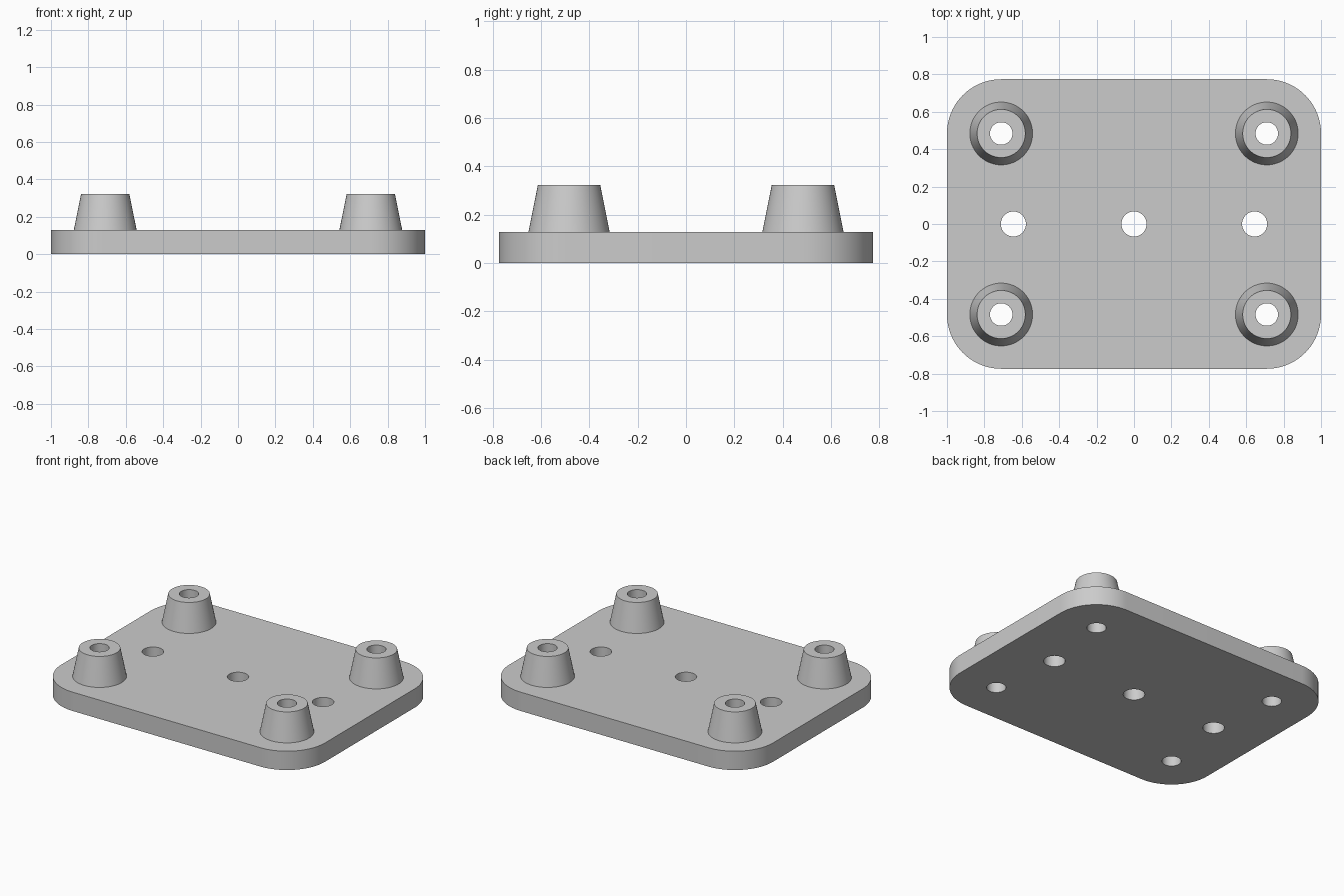
import bpy, bmesh
from math import cos, sin, pi, radians

cube = bpy.data.objects.get("Cube")
if cube:
    bpy.data.objects.remove(cube, do_unlink=True)

HALF_X, HALF_Y, CORNER = 1.0, 0.774, 0.29
PLATE_TOP, BOSS_TOP = 0.129, 0.323
BOSS_X, BOSS_Y, BORE = 0.71, 0.484, 0.06
HOLE_X, HOLE_R = 0.645, 0.067
SEGMENTS = 64

grey = bpy.data.materials.new("plain grey")
grey.use_nodes = True
colour = (0.6, 0.6, 0.6, 1)
grey.diffuse_color = colour
grey.node_tree.nodes["Principled BSDF"].inputs["Base Color"].default_value = colour


def make_object(name, bm):
    mesh = bpy.data.meshes.new(name)
    bm.to_mesh(mesh)
    bm.free()
    mesh.materials.append(grey)
    obj = bpy.data.objects.new(name, mesh)
    bpy.context.collection.objects.link(obj)
    return obj


def activate(obj):
    bpy.ops.object.select_all(action="DESELECT")
    obj.select_set(True)
    bpy.context.view_layer.objects.active = obj


def smooth(obj):
    activate(obj)
    bpy.ops.object.shade_smooth_by_angle(angle=radians(30))


def prism(bm, outline, bottom, top):
    """Closed prism from a counter-clockwise outline."""
    base = bm.faces.new([bm.verts.new((x, y, bottom)) for x, y in outline])
    new = bmesh.ops.extrude_face_region(bm, geom=[base], use_keep_orig=True)["geom"]
    verts = [v for v in new if isinstance(v, bmesh.types.BMVert)]
    bmesh.ops.translate(bm, verts=verts, vec=(0, 0, top - bottom))
    bmesh.ops.recalc_face_normals(bm, faces=bm.faces)


def circle(cx, cy, r, start=0, sweep=2 * pi, count=SEGMENTS):
    return [(cx + r * cos(start + sweep * i / count),
             cy + r * sin(start + sweep * i / count)) for i in range(count)]


# Base plate with rounded corners
outline = []
for k, (sx, sy) in enumerate([(1, 1), (-1, 1), (-1, -1), (1, -1)]):
    cx, cy = sx * (HALF_X - CORNER), sy * (HALF_Y - CORNER)
    start = k * pi / 2
    outline += circle(cx, cy, CORNER, start, pi / 2, 20)
    outline.append((cx + CORNER * cos(start + pi / 2), cy + CORNER * sin(start + pi / 2)))
bm = bmesh.new()
prism(bm, outline, 0, PLATE_TOP)
plate = make_object("base_plate", bm)

# Through holes: one under each boss and three along the middle
corners = [(sx * BOSS_X, sy * BOSS_Y) for sx in (-1, 1) for sy in (-1, 1)]
holes = [(x, y, BORE) for x, y in corners]
holes += [(x, 0, HOLE_R) for x in (-HOLE_X, 0, HOLE_X)]
bm = bmesh.new()
for x, y, r in holes:
    prism(bm, circle(x, y, r), -0.1, PLATE_TOP + 0.1)
cutter = make_object("hole_cutter", bm)
cutter.hide_render = True
cut = plate.modifiers.new("holes", "BOOLEAN")
cut.operation = "DIFFERENCE"
cut.solver = "EXACT"
cut.object = cutter
activate(plate)
bpy.ops.object.modifier_apply(modifier=cut.name)
bpy.data.objects.remove(cutter, do_unlink=True)
smooth(plate)

# Tapered hollow bosses, turned from a profile of radius and height
profile = [(0.168, PLATE_TOP), (0.129, BOSS_TOP), (BORE, BOSS_TOP), (BORE, PLATE_TOP)]
names = ["front_right", "back_right", "front_left", "back_left"]
for name, (x, y) in zip(names, corners):
    bm = bmesh.new()
    rings = [[bm.verts.new((px, py, z)) for px, py in circle(0, 0, r)] for r, z in profile]
    for low, high in zip(rings, rings[1:]):
        for i in range(SEGMENTS):
            j = (i + 1) % SEGMENTS
            bm.faces.new((low[i], low[j], high[j], high[i]))
    boss = make_object(name + "_boss", bm)
    boss.location = (x, y, 0)
    smooth(boss)
